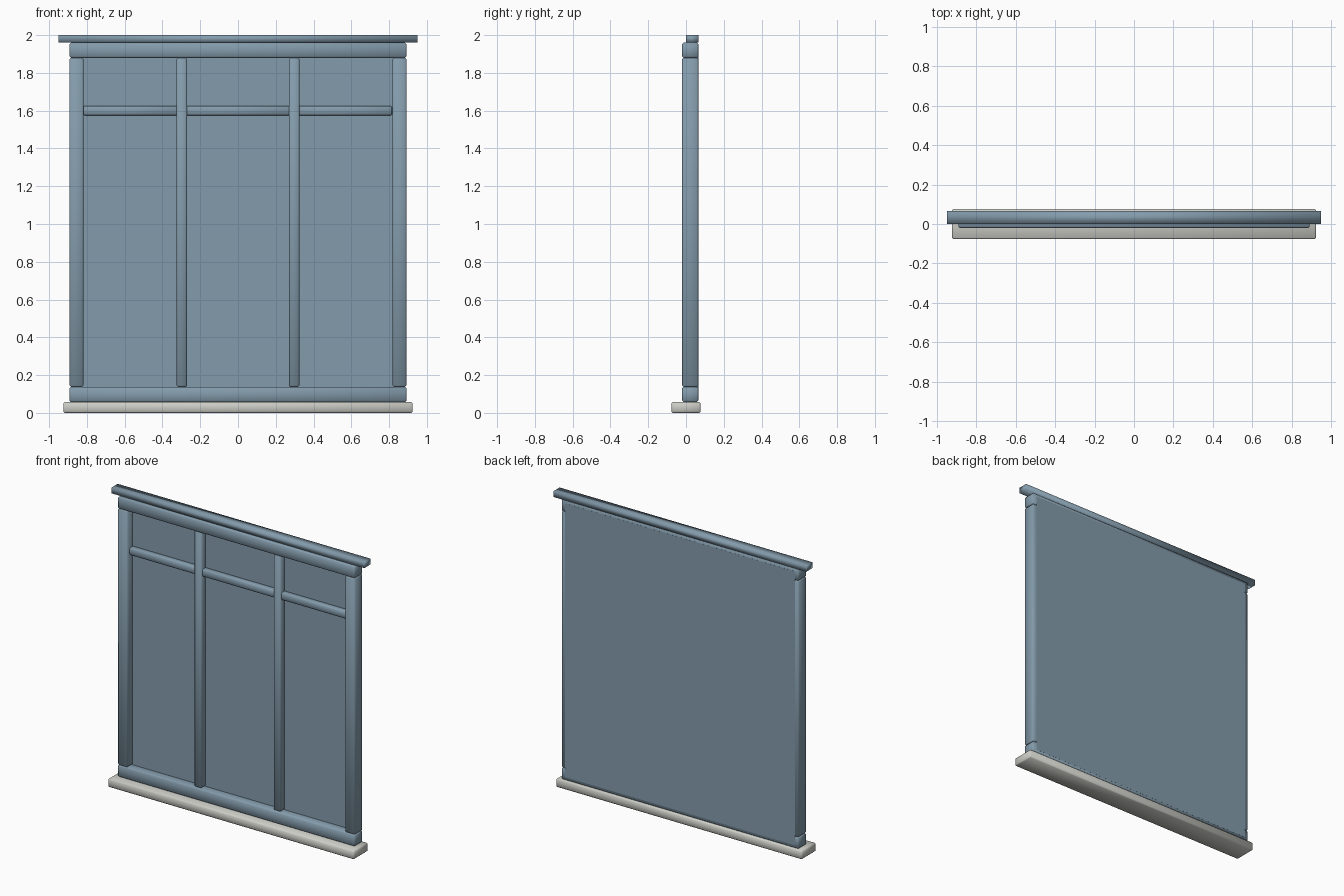
import bpy

cube = bpy.data.objects.get("Cube")
if cube:
    bpy.data.objects.remove(cube, do_unlink=True)


def material(name, colour):
    mat = bpy.data.materials.new(name)
    mat.use_nodes = True
    mat.diffuse_color = colour
    mat.node_tree.nodes["Principled BSDF"].inputs["Base Color"].default_value = colour
    return mat


blue = material("slate blue paint", (0.23, 0.33, 0.41, 1))
stone = material("pale stone", (0.62, 0.62, 0.58, 1))


def box(name, xs, ys, zs, mat=blue, bevel=0.007, smooth=True):
    """Softly shaded board spanning the given ranges."""
    spans = (xs, ys, zs)
    bpy.ops.mesh.primitive_cube_add(size=1, location=[(a + b) / 2 for a, b in spans])
    obj = bpy.context.object
    obj.name = name
    obj.scale = [b - a for a, b in spans]
    bpy.ops.object.transform_apply(location=False, rotation=False, scale=True)
    obj.data.materials.append(mat)
    if smooth:
        bpy.ops.object.shade_smooth()
    if bevel:
        mod = obj.modifiers.new("eased edges", "BEVEL")
        mod.width = bevel
        mod.segments = 1
    return obj


front, back = -0.02, 0.065

# Sill, rails and top cap
box("sill", (-0.925, 0.925), (-0.077, 0.077), (0, 0.058), stone)
box("bottom_rail", (-0.892, 0.892), (front, back), (0.058, 0.138))
box("top_rail", (-0.892, 0.892), (front, back), (1.88, 1.96))
box("top_cap", (-0.95, 0.95), (0, back), (1.96, 2.0), bevel=0)

# Side stiles and mullions
for side, s in (("left", 1), ("right", -1)):
    box(side + "_stile", sorted((0.818 * s, 0.892 * s)), (front, back), (0.138, 1.88))
    box(side + "_mullion", sorted((0.27 * s, 0.325 * s)), (-0.008, 0.045), (0.138, 1.88))

# Transom bars between the uprights
for name, x0, x1 in (("right", -0.82, -0.32), ("middle", -0.275, 0.275), ("left", 0.32, 0.815)):
    box(name + "_transom", (x0, x1), (0, 0.045), (1.575, 1.625))

# Backing panel
box("panel", (-0.865, 0.865), (0.035, back + 0.0005), (0.08, 1.94), bevel=0, smooth=False)
